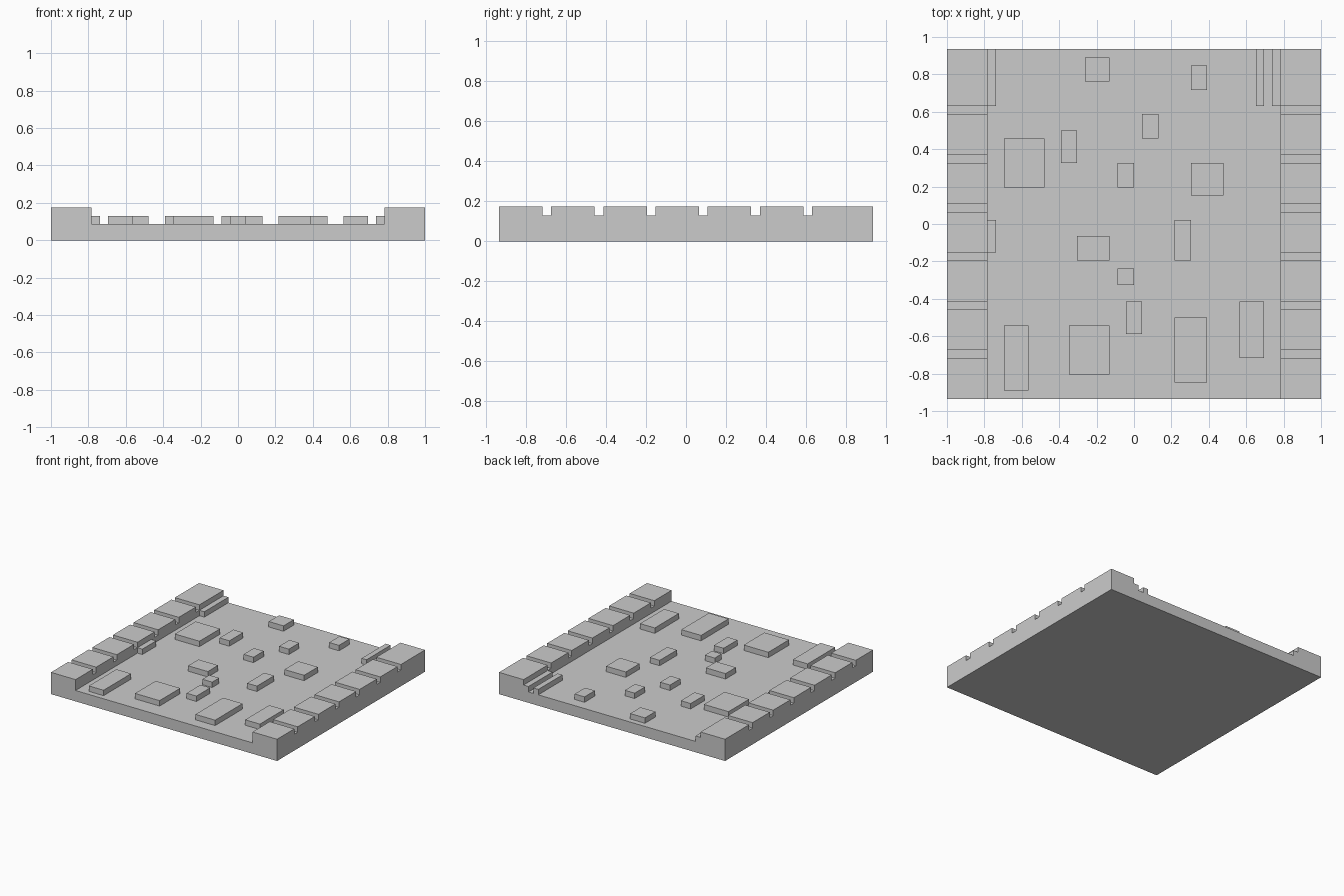
import bpy, bmesh

if "Cube" in bpy.data.objects:
    bpy.data.objects.remove(bpy.data.objects["Cube"])

U = 2 / 46                      # grid unit: the tile is 46 x 43 units
HX, HY, WALL = 23, 21.5, 18     # half width, half depth, inner wall face
FLOOR, RAISED, TOP = 2, 3, 4    # heights in units


def finish(name, bm):
    bmesh.ops.scale(bm, vec=(U, U, U), verts=bm.verts)
    mesh = bpy.data.meshes.new(name)
    bm.to_mesh(mesh)
    bm.free()
    obj = bpy.data.objects.new(name, mesh)
    bpy.context.collection.objects.link(obj)
    return obj


def box(name, x0, x1, y0, y1, z0, z1, open_dirs=()):
    """Box from bounds; faces pointing along open_dirs are left out."""
    bm = bmesh.new()
    bmesh.ops.create_cube(bm, size=1)
    for v in bm.verts:
        v.co.x = x1 if v.co.x > 0 else x0
        v.co.y = y1 if v.co.y > 0 else y0
        v.co.z = z1 if v.co.z > 0 else z0
    bm.normal_update()
    hidden = [f for f in bm.faces
              if tuple(round(c) for c in f.normal) in open_dirs]
    bmesh.ops.delete(bm, geom=hidden, context='FACES')
    return finish(name, bm)


def wall(name, x0, x1):
    """Notched side profile extruded across the wall width."""
    profile = [(-HY, 0), (-HY, TOP)]
    for i in range(6):
        y = -16.5 + 6 * i
        profile += [(y, TOP), (y, RAISED), (y + 1, RAISED), (y + 1, TOP)]
    profile += [(HY, TOP), (HY, 0)]
    bm = bmesh.new()
    face = bm.faces.new([bm.verts.new((x0, y, z)) for y, z in profile])
    ext = bmesh.ops.extrude_face_region(bm, geom=[face], use_keep_orig=True)
    verts = [g for g in ext['geom'] if isinstance(g, bmesh.types.BMVert)]
    bmesh.ops.translate(bm, vec=(x1 - x0, 0, 0), verts=verts)
    bmesh.ops.recalc_face_normals(bm, faces=bm.faces)
    return finish(name, bm)


# Floor slab between the walls
box("floor_slab", -WALL, WALL, -HY, HY, 0, FLOOR, [(1, 0, 0), (-1, 0, 0)])

# Side walls with grooves
wall("left_wall", -HX, -WALL)
wall("right_wall", WALL, HX)

# Raised paving stones: x0, x1, y0, y1
stones = [
    (-6, -3, 17.5, 20.5), (7, 9, 16.5, 19.5), (1, 3, 10.5, 13.5),
    (-9, -7, 7.5, 11.5), (-16, -11, 4.5, 10.5), (-2, 0, 4.5, 7.5),
    (7, 11, 3.5, 7.5), (-7, -3, -4.5, -1.5), (5, 7, -4.5, 0.5),
    (-2, 0, -7.5, -5.5), (-1, 1, -13.5, -9.5), (-16, -13, -20.5, -12.5),
    (-8, -3, -18.5, -12.5), (5, 9, -19.5, -11.5), (13, 16, -16.5, -9.5),
]
for i, s in enumerate(stones):
    box(f"paving_stone_{i + 1}", *s, FLOOR, RAISED, [(0, 0, -1)])

# Low kerb strips beside the walls
kerbs = [(-18, -17, 14.5, HY), (-18, -17, -3.5, 0.5),
         (15, 16, 14.5, HY), (17, 18, 14.5, HY)]
for i, k in enumerate(kerbs):
    box(f"kerb_strip_{i + 1}", *k, FLOOR, RAISED, [(0, 0, -1)])
